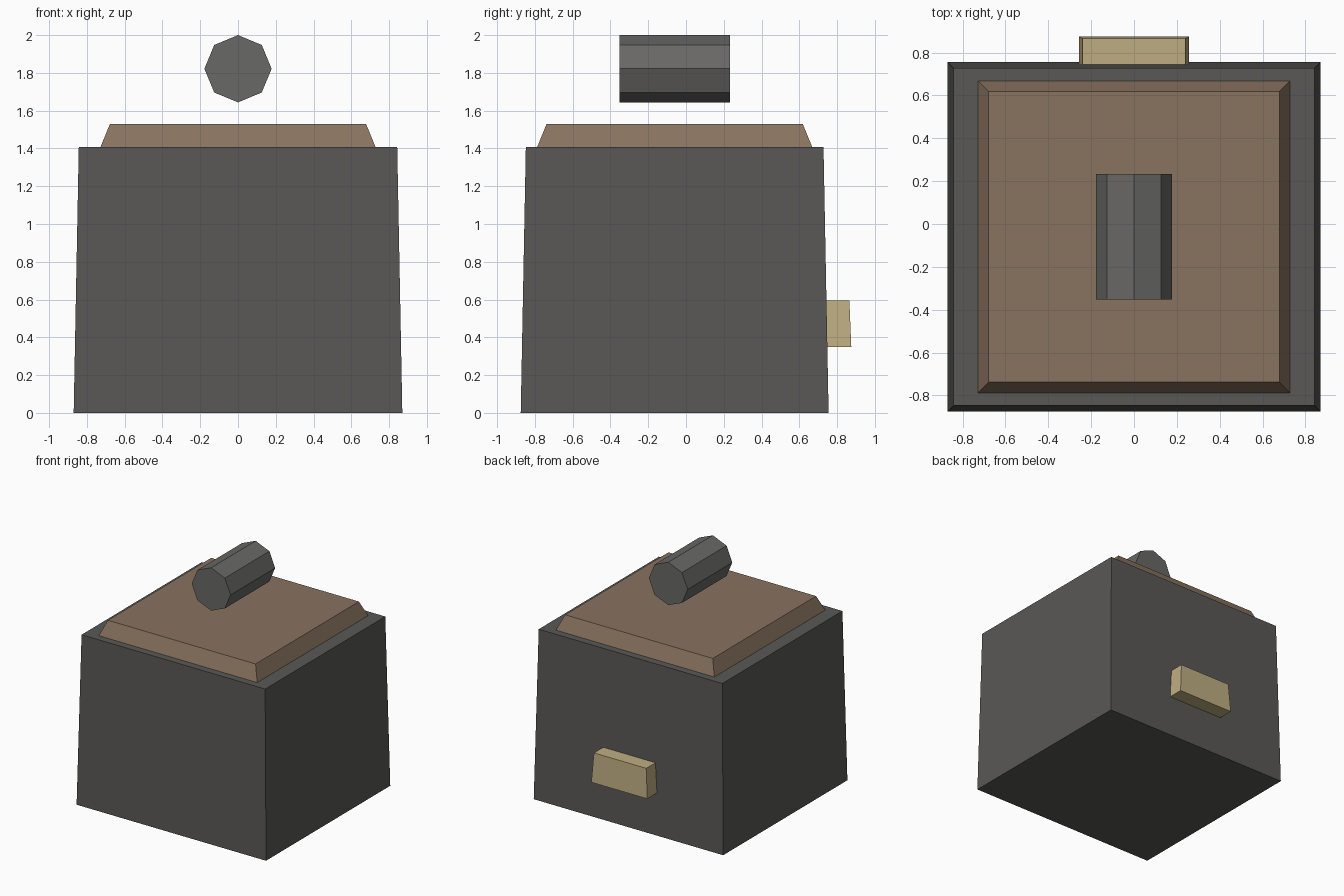
import bpy, bmesh
from math import pi
from mathutils import Matrix

if "Cube" in bpy.data.objects:
    bpy.data.objects.remove(bpy.data.objects["Cube"])


def make(name, bm, color):
    bmesh.ops.recalc_face_normals(bm, faces=bm.faces)
    mesh = bpy.data.meshes.new(name)
    bm.to_mesh(mesh)
    bm.free()
    mat = bpy.data.materials.new(name + "_colour")
    mat.diffuse_color = (*color, 1)
    mat.use_nodes = True
    mat.node_tree.nodes["Principled BSDF"].inputs["Base Color"].default_value = mat.diffuse_color
    mesh.materials.append(mat)
    obj = bpy.data.objects.new(name, mesh)
    bpy.context.collection.objects.link(obj)
    return obj


def tapered_box(name, z0, z1, base, top, color):
    """Box whose base and top are (half width, y min, y max)."""
    bm = bmesh.new()
    bmesh.ops.create_cube(bm, size=2)
    for v in bm.verts:
        hx, y0, y1 = top if v.co.z > 0 else base
        v.co = (hx * v.co.x, y1 if v.co.y > 0 else y0, z1 if v.co.z > 0 else z0)
    return make(name, bm, color)


# Main body, bevelled lid and rear plate
tapered_box("body", 0, 1.408, (0.87, -0.875, 0.755), (0.843, -0.848, 0.728), (0.10, 0.098, 0.093))
tapered_box("lid", 1.408, 1.53, (0.728, -0.788, 0.668), (0.678, -0.738, 0.618), (0.25, 0.17, 0.115))
tapered_box("rear_plate", 0.35, 0.595, (0.257, 0.735, 0.875), (0.24, 0.735, 0.865), (0.52, 0.42, 0.22))

# Eight-sided bar floating above the lid, running front to back
bm = bmesh.new()
bmesh.ops.create_cone(bm, cap_ends=True, segments=8, radius1=0.178, radius2=0.178, depth=0.585,
                      matrix=Matrix.Translation((0, -0.06, 1.822)) @ Matrix.Rotation(pi / 2, 4, 'X'))
make("top_bar", bm, (0.14, 0.138, 0.133))
